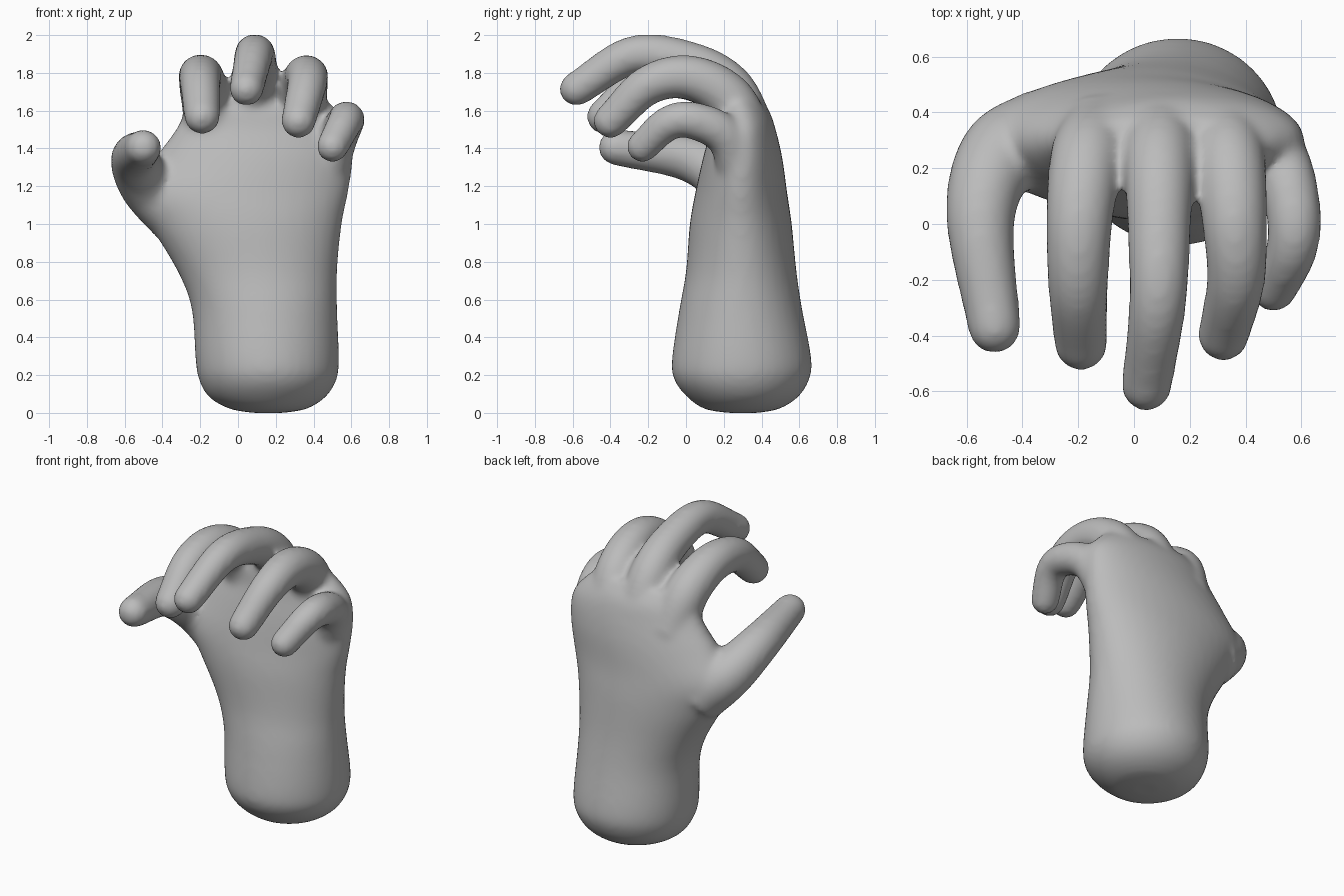
import bpy, bmesh, math
from mathutils import Vector

cube = bpy.data.objects.get("Cube")
if cube:
    bpy.data.objects.remove(cube, do_unlink=True)

skin = bpy.data.materials.new("plain grey")
skin.use_nodes = True
GREY = (0.5, 0.5, 0.5, 1)
skin.diffuse_color = GREY
skin.node_tree.nodes["Principled BSDF"].inputs["Base Color"].default_value = GREY


def spline(pts, steps):
    """Catmull-Rom interpolation of equal-length tuples."""
    pts = [Vector(p) for p in pts]
    pts = [2 * pts[0] - pts[1]] + pts + [2 * pts[-1] - pts[-2]]
    out = []
    for a, b, c, d in zip(pts, pts[1:], pts[2:], pts[3:]):
        for i in range(steps):
            t = i / steps
            out.append(0.5 * (2 * b + (c - a) * t + (2 * a - 5 * b + 4 * c - d) * t * t
                              + (3 * b - a - 3 * c + d) * t ** 3))
    return out + [pts[-2]]


def loft(bm, rings):
    """Skin a list of vertex rings and cap both ends."""
    rings = [[bm.verts.new(p) for p in ring] for ring in rings]
    for a, b in zip(rings, rings[1:]):
        for i in range(len(a)):
            j = (i + 1) % len(a)
            bm.faces.new((a[i], a[j], b[j], b[i]))
    bm.faces.new(rings[0][::-1])
    bm.faces.new(rings[-1])


def oval(centre, u, v, count=28):
    angles = [2 * math.pi * i / count for i in range(count)]
    return [centre + u * math.cos(a) + v * math.sin(a) for a in angles]


def add_digit(bm, base_radius, tip_radius, path):
    """Tapered tube along a path with a domed tip."""
    line = spline(path, 8)
    rings = []
    for i, p in enumerate(line):
        d = (line[min(i + 1, len(line) - 1)] - line[max(i - 1, 0)]).normalized()
        r = base_radius + (tip_radius - base_radius) * i / (len(line) - 1)
        u = d.cross(Vector((1, 0, 0))).normalized()
        v = d.cross(u)
        rings.append(oval(p, u * r, v * r))
    for k in range(1, 7):
        a = k / 6 * math.radians(86)
        s = tip_radius * math.cos(a)
        rings.append(oval(p + d * tip_radius * math.sin(a), u * s, v * s))
    loft(bm, rings)


bm = bmesh.new()

# Wrist and palm: left x, right x, front y, back y, height
sections = [
    (0.08, 0.24, 0.22, 0.38, 0.0), (-0.04, 0.36, 0.10, 0.49, 0.02),
    (-0.15, 0.46, 0.01, 0.59, 0.08), (-0.205, 0.52, -0.06, 0.65, 0.17),
    (-0.225, 0.535, -0.075, 0.665, 0.28), (-0.245, 0.525, -0.035, 0.615, 0.55),
    (-0.32, 0.525, 0.0, 0.585, 0.75), (-0.47, 0.55, 0.02, 0.56, 1.0),
    (-0.56, 0.585, 0.05, 0.535, 1.17), (-0.44, 0.61, 0.09, 0.51, 1.35),
    (-0.33, 0.60, 0.13, 0.475, 1.5), (-0.28, 0.53, 0.145, 0.44, 1.6),
    (-0.22, 0.44, 0.18, 0.38, 1.68)]
loft(bm, [oval(Vector(((l + r) / 2, (f + b) / 2, z)),
               Vector(((r - l) / 2, 0, 0)), Vector((0, (b - f) / 2, 0)), 40)
          for l, r, f, b, z in spline(sections, 4)])

# Thumb
add_digit(bm, 0.18, 0.095, [(-0.32, 0.31, 1.07), (-0.48, 0.24, 1.21),
                            (-0.55, 0.02, 1.345), (-0.50, -0.37, 1.405)])
# Index finger
add_digit(bm, 0.145, 0.096, [(-0.12, 0.33, 1.42), (-0.17, 0.23, 1.66), (-0.195, 0.02, 1.775),
                             (-0.20, -0.22, 1.745), (-0.19, -0.43, 1.57)])
# Middle finger
add_digit(bm, 0.14, 0.091, [(0.10, 0.34, 1.48), (0.09, 0.23, 1.72), (0.09, 0.02, 1.85),
                            (0.085, -0.28, 1.893), (0.045, -0.58, 1.715)])
# Ring finger
add_digit(bm, 0.145, 0.092, [(0.31, 0.33, 1.42), (0.34, 0.23, 1.66), (0.36, 0.02, 1.775),
                             (0.365, -0.2, 1.735), (0.32, -0.4, 1.545)])
# Little finger
add_digit(bm, 0.115, 0.085, [(0.44, 0.30, 1.2), (0.525, 0.22, 1.45), (0.57, 0.05, 1.545),
                             (0.565, -0.09, 1.535), (0.5, -0.23, 1.41)])

bmesh.ops.recalc_face_normals(bm, faces=bm.faces)
mesh = bpy.data.meshes.new("hand")
bm.to_mesh(mesh)
bm.free()
mesh.materials.append(skin)
hand = bpy.data.objects.new("hand", mesh)
bpy.context.collection.objects.link(hand)

# Fuse the parts into one skin and soften the joins
fuse = hand.modifiers.new("fuse", 'REMESH')
fuse.mode = 'VOXEL'
fuse.voxel_size = 0.018
fuse.use_smooth_shade = True
soften = hand.modifiers.new("soften", 'SMOOTH')
soften.factor = 0.5
soften.iterations = 14
